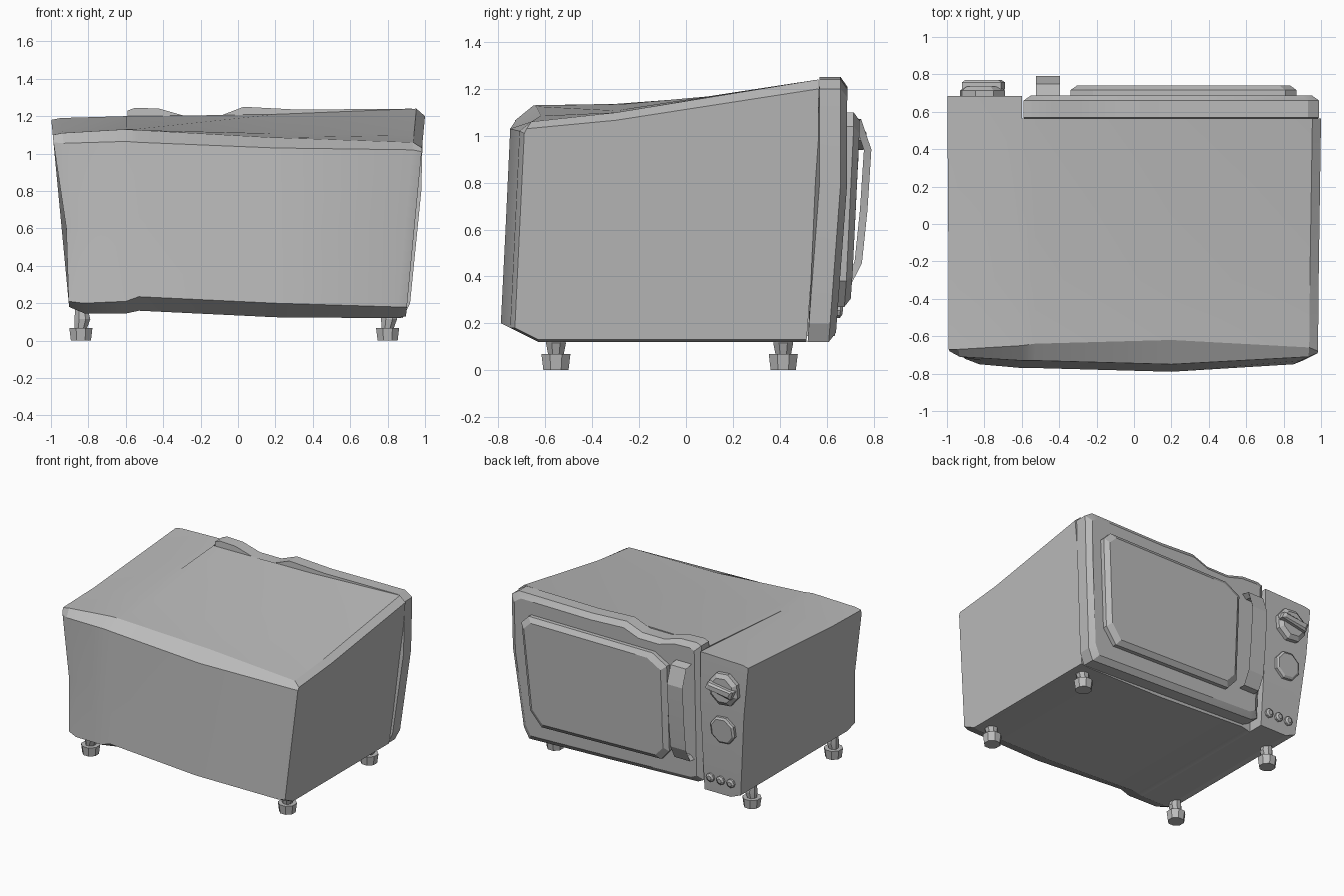
import bpy, bmesh, math
from mathutils import Matrix, Vector

old = bpy.data.objects.get("Cube")
if old:
    bpy.data.objects.remove(old, do_unlink=True)

grey = bpy.data.materials.new("plain grey")
grey.use_nodes = True
grey.diffuse_color = (0.5, 0.5, 0.5, 1)
grey.node_tree.nodes["Principled BSDF"].inputs["Base Color"].default_value = (0.5, 0.5, 0.5, 1)


def finish(name, bm):
    bmesh.ops.remove_doubles(bm, verts=bm.verts, dist=0.0005)
    bmesh.ops.recalc_face_normals(bm, faces=bm.faces)
    mesh = bpy.data.meshes.new(name)
    bm.to_mesh(mesh)
    bm.free()
    mesh.materials.append(grey)
    obj = bpy.data.objects.new(name, mesh)
    bpy.context.collection.objects.link(obj)
    bpy.ops.object.select_all(action="DESELECT")
    obj.select_set(True)
    bpy.context.view_layer.objects.active = obj
    bpy.ops.object.shade_smooth_by_angle(angle=math.radians(20))
    return obj


def loft(name, rings):
    """Join equal closed rings of points and cap both ends."""
    bm = bmesh.new()
    rows = [[bm.verts.new(p) for p in ring] for ring in rings]
    n = len(rows[0])
    for a, b in zip(rows, rows[1:]):
        for i in range(n):
            j = (i + 1) % n
            bm.faces.new((a[i], a[j], b[j], b[i]))
    bm.faces.new(rows[0])
    bm.faces.new(rows[-1])
    return finish(name, bm)


def lean(y, z):
    """The door side tips inward below its upper third."""
    return y + min(0, z - 0.8) * 0.075


def plate(name, outline, y_in, y_out, bevel):
    """Leaning slab on the door side with a bevelled outer rim."""
    xs, zs = zip(*outline)
    cx, cz = (min(xs) + max(xs)) / 2, (min(zs) + max(zs)) / 2
    fx, fz = 1 - 2 * bevel / (max(xs) - min(xs)), 1 - 2 * bevel / (max(zs) - min(zs))
    rings = []
    for y, inset in ((y_in, False), (y_out - bevel * 0.7, False), (y_out, True)):
        ring = []
        for x, z in outline:
            if inset:
                x, z = cx + (x - cx) * fx, cz + (z - cz) * fz
            ring.append((x, lean(y, z), z))
        rings.append(ring)
    return loft(name, rings)


def disc(x, z, r, sides, turn=0):
    return [(x + r * math.cos(math.tau * i / sides + turn),
             z + r * math.sin(math.tau * i / sides + turn)) for i in range(sides)]


# Body: crooked yz sections along x, stepped back where the door sits
def section(xb, xt, kink, y_low, z_bot, z_low, z_high, z_top, y_top, z_back, y_back):
    def at(y, z, dx=0):
        return (xb + (xt - xb) * (z - 0.15) / 1.05 + dx, y, z)
    y_high = y_low + 0.04
    sag = z_top + (z_back - z_top) * 0.3 - 0.015
    return [at(lean(y_back, z_bot), z_bot), at(-0.63, z_bot), at(y_low, z_low),
            at((y_low + y_high) / 2, 0.6, kink), at(y_high, z_high), at(y_top, z_top),
            at(-0.3, sag), at(y_back, z_back), at(y_back, 0.8)]


PANEL, RECESS = 0.685, 0.565
loft("body", [
    section(-0.9, -1, 0.025, -0.72, 0.18, 0.21, 1.06, 1.1, -0.67, 1.18, PANEL),
    section(-0.82, -0.95, 0.06, -0.75, 0.145, 0.2, 1.055, 1.11, -0.67, 1.19, PANEL),
    section(-0.6, -0.6, 0, -0.77, 0.145, 0.21, 1.065, 1.13, -0.65, 1.2, PANEL),
    section(-0.6, -0.6, 0, -0.77, 0.145, 0.21, 1.065, 1.13, -0.65, 1.2, RECESS),
    section(-0.53, -0.53, 0, -0.77, 0.16, 0.235, 1.06, 1.125, -0.64, 1.2, RECESS),
    section(0.2, 0.2, 0, -0.79, 0.125, 0.2, 1.03, 1.085, -0.62, 1.21, RECESS),
    section(0.85, 0.95, 0, -0.75, 0.12, 0.18, 1.02, 1.06, -0.66, 1.24, RECESS),
    section(0.9, 1, 0, -0.73, 0.13, 0.18, 1.01, 1.03, -0.68, 1.2, RECESS),
])

# Door with a wavy top edge, and its raised window
plate("door", [(-0.59, 1.23), (-0.55, 1.245), (-0.42, 1.24), (-0.28, 1.2), (-0.1, 1.2),
               (0.03, 1.25), (0.32, 1.235), (0.93, 1.24), (0.99, 1.2), (0.98, 0.8),
               (0.92, 0.2), (0.88, 0.12), (0.2, 0.145), (-0.53, 0.175), (-0.58, 0.2)],
      RECESS + 0.005, 0.688, 0.04)
plate("window", [(0.87, 1.04), (0.81, 1.1), (-0.22, 1.1), (-0.34, 1.03), (-0.34, 0.38),
                 (-0.27, 0.3), (0.73, 0.27), (0.82, 0.38)], 0.66, 0.74, 0.035)


# Open arched handle, narrower on its outer side
def handle():
    path = [(0.67, 1.07), (0.735, 1.06), (0.775, 0.94), (0.758, 0.68),
            (0.735, 0.46), (0.69, 0.37), (0.63, 0.37)]
    rings = []
    for i, (y, z) in enumerate(path):
        a, b = path[max(i - 1, 0)], path[min(i + 1, len(path) - 1)]
        d = Vector((b[0] - a[0], b[1] - a[1])).normalized() * 0.016
        out, back = (y - d.y, z + d.x), (y + d.y, z - d.x)
        rings.append([(-0.46 + w, *p) for w, p in
                      ((-0.065, out), (-0.03, back), (0.03, back), (0.065, out))])
    # The broad side faces the door, the slim side faces out
    loft("handle", rings)


handle()

# Control dials, grip ridge and push buttons
plate("upper_dial", disc(-0.81, 0.98, 0.125, 8, 0.3), 0.67, 0.735, 0.03)
plate("lower_dial", disc(-0.79, 0.66, 0.105, 8, 0.3), 0.65, 0.715, 0.015)
plate("dial_grip", [(-0.92, 1.0), (-0.71, 1.03), (-0.69, 0.98), (-0.9, 0.94)], 0.72, 0.77, 0.018)
for i in range(3):
    plate("button_%d" % (i + 1), disc(-0.66 - i * 0.085, 0.255, 0.032, 8), 0.66, 0.71, 0.015)

# Four faceted feet on slightly crooked necks
for side, x in (("left", 0.8), ("right", -0.84)):
    for end, y in (("front", -0.555), ("back", 0.415)):
        rings = []
        for z, r, dx in ((0, 0.058, 0), (0.068, 0.067, 0), (0.068, 0.036, 0),
                         (0.115, 0.046, 0.008), (0.2, 0.03, 0)):
            rings.append([(px + dx, py, z) for px, py in disc(x, y, r, 8, math.pi / 8)])
        loft("%s_%s_foot" % (end, side), rings)
